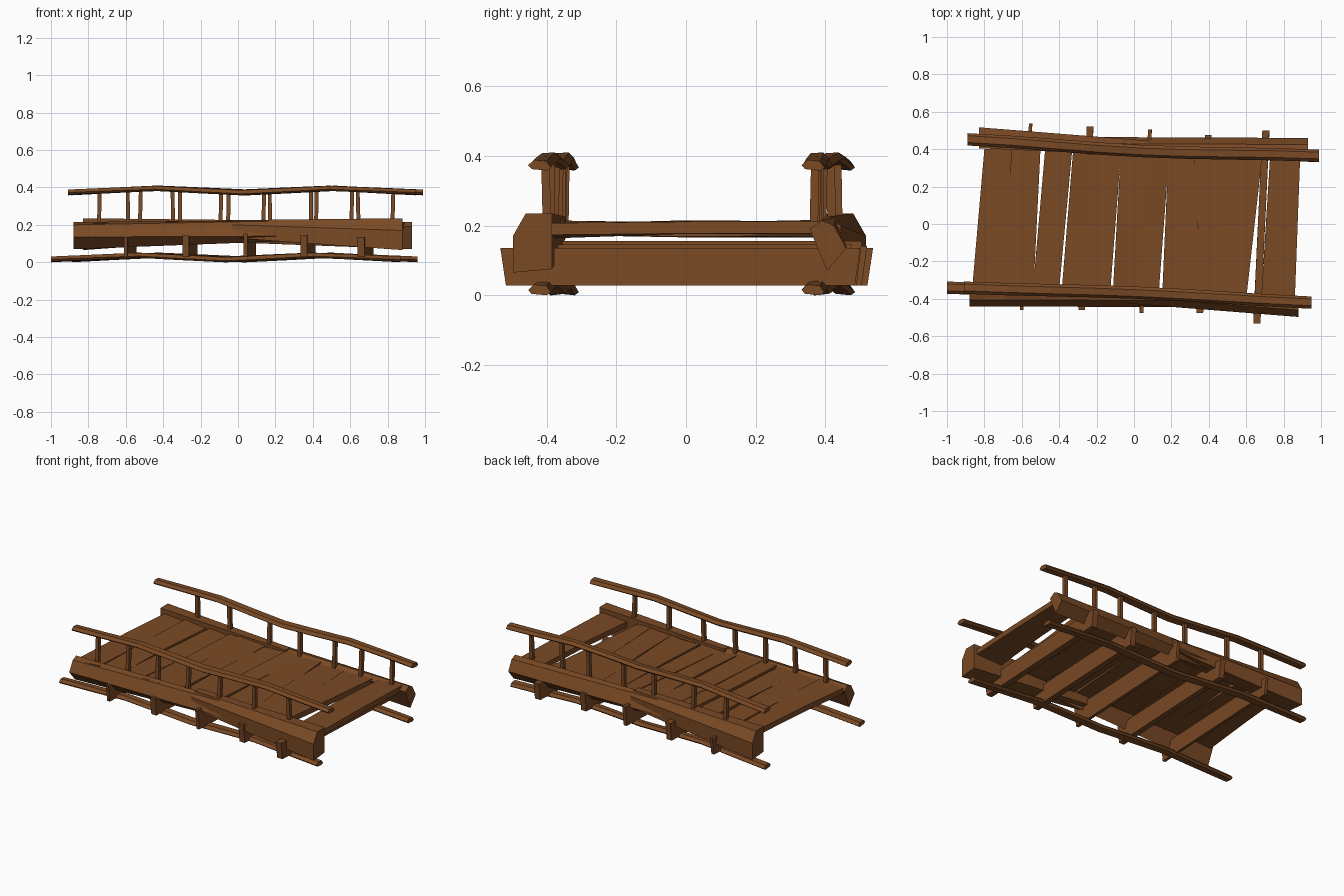
import bpy, bmesh, math, random

if "Cube" in bpy.data.objects:
    bpy.data.objects.remove(bpy.data.objects["Cube"])
random.seed(4)

wood = bpy.data.materials.new("brown wood")
wood.diffuse_color = (0.195, 0.068, 0.018, 1)
wood.use_nodes = True
wood.node_tree.nodes["Principled BSDF"].inputs["Base Color"].default_value = wood.diffuse_color


def loft(name, sections):
    """Closed flat-faced mesh through matching cross-sections."""
    bm = bmesh.new()
    rings = [[bm.verts.new(p) for p in s] for s in sections]
    n = len(rings[0])
    for a, b in zip(rings, rings[1:]):
        for i in range(n):
            j = (i + 1) % n
            bm.faces.new((a[i], a[j], b[j], b[i]))
    bm.faces.new(rings[0][::-1])
    bm.faces.new(rings[-1])
    bmesh.ops.recalc_face_normals(bm, faces=bm.faces)
    me = bpy.data.meshes.new(name)
    bm.to_mesh(me)
    bm.free()
    ob = bpy.data.objects.new(name, me)
    bpy.context.collection.objects.link(ob)
    me.materials.append(wood)
    return ob


# Wavy rails (hexagonal section)
HEX = [(-.033, -.004), (-.018, .013), (.018, .013), (.033, -.004), (.022, -.014), (-.022, -.014)]


def rail_y(u, y0, y1, bow):
    return y0 + (y1 - y0) * u + bow * math.sin(math.pi * u) ** 2


def rail(name, x0, x1, y0, y1, bow, z0):
    secs = []
    for i in range(9):
        u = i / 8
        x = x0 + (x1 - x0) * u
        y = rail_y(u, y0, y1, bow)
        z = z0 + .022 * math.sin(2 * math.pi * u) ** 2
        roll = .12 * math.sin(5 * u + x0)
        secs.append([(x, y + a * math.cos(roll) - b * math.sin(roll),
                      z + b + a * math.sin(roll)) for a, b in HEX])
    return loft(name, secs)


FRONT = (-.34, -.42, .012)
BACK = (.453, .365, -.02)
rail("front_hand_rail", -.91, .95, *FRONT, .374)
rail("back_hand_rail", -.89, .99, *BACK, .374)
rail("front_ground_rail", -1.0, .87, *FRONT, .016)
rail("back_ground_rail", -.89, .96, *BACK, .016)


# Rail posts
def posts(name, xs, x0, x1, ys):
    for x in xs:
        u = (x - x0) / (x1 - x0)
        y = rail_y(u, *ys)
        lean = random.uniform(-.006, .006)
        loft(name, [[(x + s * a + l, y + t * .012 + l, z) for s, t in
                     ((-1, -1), (1, -1), (1, 1), (-1, 1))]
                    for z, l, a in ((.17, lean, .011), (.383, 0, .010))])


posts("front_post", (-.74, -.52, -.31, -.09, .14, .39, .64), -.91, .95, FRONT)
posts("back_post", (-.59, -.35, -.05, .17, .42, .61, .83), -.89, .99, BACK)

# Side beams: two overlapping hewn logs per side, the back pair turned around
KITE = [(-.335, .19), (-.37, .215), (-.405, .20), (-.44, .135), (-.385, .07)]
KITE_IN = [(-.35, .21), (-.375, .225), (-.41, .222), (-.445, .14), (-.40, .115)]
BLOCK = [(-.385, .235), (-.46, .235), (-.497, .17), (-.497, .065), (-.385, .075)]
BLOCK_IN = [(-.345, .225), (-.39, .225), (-.425, .20), (-.425, .13), (-.35, .13)]


def log(name, xa, pa, xb, pb, turn=False):
    s, ox, oy = (-1, .05, .02) if turn else (1, 0, 0)
    loft(name, [[(s * x + ox, s * y + oy, z) for y, z in p]
                for x, p in ((xa, pa), (xb, pb))])


for side, turn in (("front", False), ("back", True)):
    log(side + "_narrow_beam", -.88, KITE, .31, KITE_IN, turn)
    log(side + "_wide_beam", -.03, BLOCK_IN, .88, BLOCK, turn)

# Cross joists: front x, back x, front y, back y, half width, top height
for xf, xb, yf, yb, w, zt in ((-.60, -.553, -.46, .537, .009, .135),
                              (-.28, -.235, -.46, .52, .018, .142),
                              (.04, .085, -.475, .505, .010, .155),
                              (.352, .397, -.475, .475, .018, .145),
                              (.657, .705, -.533, .50, .019, .135)):
    loft("cross_joist", [[(x - w, y, zt), (x + w, y, zt), (x + w, y * .97, .028), (x - w, y * .97, .028)]
                         for x, y in ((xf, yf), (xb, yb))])

# Deck planks: front left/right x, back left/right x
PLANKS = [(-.87, -.695, -.80, -.65), (-.70, -.54, -.655, -.50), (-.545, -.405, -.475, -.33),
          (-.39, -.28, -.325, -.20), (-.285, -.13, -.21, -.068), (-.115, .005, -.07, .08),
          (0, .13, .078, .19), (.15, .37, .185, .32), (.36, .515, .32, .49),
          (.51, .60, .485, .69), (.68, .86, .73, .89)]
for i, (a, b, c, d) in enumerate(PLANKS):
    arch = .006 * (1 - abs(i - 5) / 5)
    secs = []
    for y, l, r in ((-.40, a, b), (0, (a + c) / 2, (b + d) / 2), (.40, c, d)):
        zl = .203 + arch + random.uniform(-.007, .009)
        zr = .203 + arch + random.uniform(-.007, .009)
        secs.append([(l, y, zl), (r, y, zr), (r, y, zr - .034), (l, y, zl - .034)])
    loft("deck_plank", secs)
